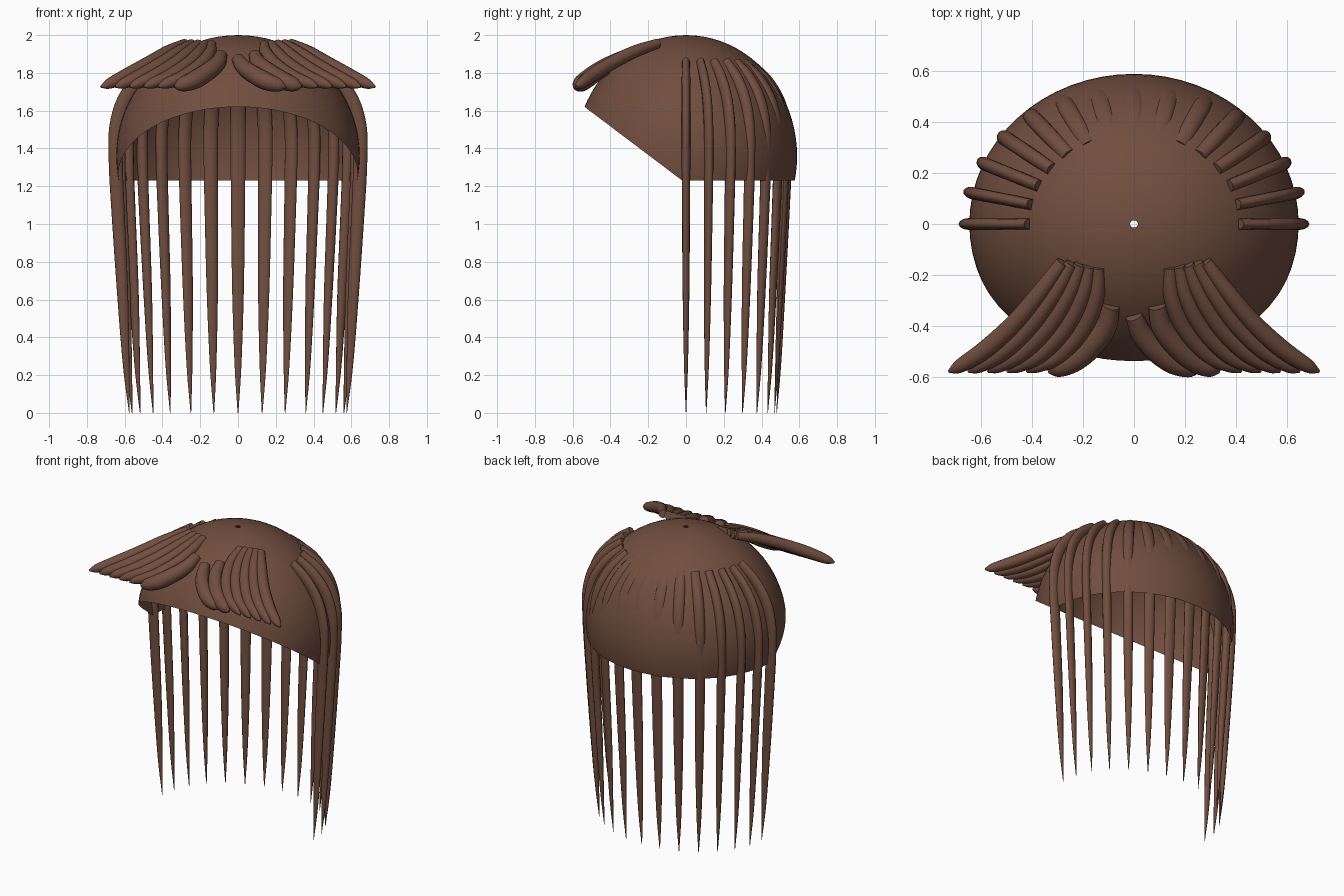
import bpy, bmesh, math
from mathutils import Vector

if "Cube" in bpy.data.objects:
    bpy.data.objects.remove(bpy.data.objects["Cube"])

hair = bpy.data.materials.new("brown hair")
hair.diffuse_color = (0.165, 0.077, 0.05, 1)
hair.use_nodes = True
hair.node_tree.nodes["Principled BSDF"].inputs["Base Color"].default_value = hair.diffuse_color


def finish(name, bm, angle=50):
    me = bpy.data.meshes.new(name)
    bm.to_mesh(me)
    bm.free()
    me.materials.append(hair)
    ob = bpy.data.objects.new(name, me)
    bpy.context.collection.objects.link(ob)
    bpy.ops.object.select_all(action='DESELECT')
    ob.select_set(True)
    bpy.context.view_layer.objects.active = ob
    bpy.ops.object.shade_smooth_by_angle(angle=math.radians(angle))
    return ob


def smooth(pts, steps=6):
    """Catmull-Rom interpolation of a list of vectors."""
    p = [2 * pts[0] - pts[1]] + pts + [2 * pts[-1] - pts[-2]]
    out = []
    for i in range(1, len(p) - 2):
        a, b, c, d = p[i - 1:i + 3]
        for s in range(steps):
            t = s / steps
            out.append(0.5 * (2 * b + (c - a) * t + (2 * a - 5 * b + 4 * c - d) * t * t
                              + (3 * b - a - 3 * c + d) * t ** 3))
    return out + [pts[-1]]


def lock(name, pts, radii, side, flat=(1, 1), sides=12):
    """Tapered tube; side is the sideways axis, flat = (sideways, normal) scale."""
    path = smooth([Vector(p) for p in pts])
    rad = [max(v.x, 0.001) for v in smooth([Vector((r, 0, 0)) for r in radii])]
    bm = bmesh.new()
    rings = []
    for i, p in enumerate(path):
        tan = (path[min(i + 1, len(path) - 1)] - path[max(i - 1, 0)]).normalized()
        nor = tan.cross(side).normalized()
        bi = nor.cross(tan)
        rings.append([bm.verts.new(p + rad[i] * (
            bi * flat[0] * math.cos(k * math.tau / sides)
            + nor * flat[1] * math.sin(k * math.tau / sides))) for k in range(sides)])
    for a, b in zip(rings, rings[1:]):
        for k in range(sides):
            j = (k + 1) % sides
            bm.faces.new((a[k], a[j], b[j], b[k]))
    bm.faces.new(rings[0])
    bm.faces.new(rings[-1])
    bmesh.ops.recalc_face_normals(bm, faces=bm.faces)
    return finish(name, bm)


# Scalp cap: open ellipsoid shell, cut level at the back and slanted at the front
bm = bmesh.new()
bmesh.ops.create_uvsphere(bm, u_segments=64, v_segments=40, radius=1)
for v in bm.verts:
    v.co = Vector((v.co.x * 0.645, v.co.y * 0.588, 1.36 + v.co.z * 0.64))
for co, no in (((0, 0, 1.23), (0, 0, -1)),
               ((0, -0.02, 1.23), (0, -0.40, -0.53)),
               ((0, 0, 1.9994), (0, 0, 1))):          # small crown opening
    bmesh.ops.bisect_plane(bm, geom=bm.verts[:] + bm.edges[:] + bm.faces[:],
                           plane_co=co, plane_no=no, clear_outer=True)
finish("scalp_cap", bm)

# Long hanging strands around the sides and back
profile = [(0.41, 1.855), (0.52, 1.77), (0.605, 1.65), (0.645, 1.50), (0.647, 1.32),
           (0.637, 1.10), (0.612, 0.65), (0.592, 0.25), (0.575, 0.0)]
widths = [0.036, 0.039, 0.040, 0.040, 0.039, 0.037, 0.031, 0.018, 0.002]
for i in range(15):
    a = math.pi * i / 14
    c, s = math.cos(a), math.sin(a)
    pts = [(r * c, 0.835 * r * s, z) for r, z in profile]
    tangent = Vector((-s, 0.835 * c, 0)).normalized()
    lock(f"long_strand_{i + 1}", pts, widths, tangent,
         (1.0 * s * s + 0.58 * c * c, 0.5 * s * s + 0.95 * c * c))

# Swept fringe: each lock is (start, bend, bend, tip) in plan, height follows depth
heights = [(-0.15, 1.955), (-0.25, 1.922), (-0.35, 1.878), (-0.48, 1.80), (-0.58, 1.725)]


def height(y):
    for (y0, z0), (y1, z1) in zip(heights, heights[1:]):
        if y >= y1:
            break
    return z0 + (z1 - z0) * (y - y0) / (y1 - y0)


def fringe(name, sx, plan, size):
    pts = [(sx * x, y, height(y)) for x, y in plan]
    lock(name, pts, [size * k for k in (0.8, 1.0, 1.1, 1.12, 0.85, 0.2)],
         Vector((1, 0.4 * sx, 0)).normalized())


for label, sx in (("right", 1), ("left", -1)):
    for i in range(5):                                # long outer locks
        t = i / 4
        mix = lambda p, q: p + (q - p) * t
        plan = [(mix(0.28, 0.14), mix(-0.15, -0.17)),
                (mix(0.37, 0.15), mix(-0.27, -0.29)),
                (mix(0.47, 0.20), mix(-0.39, -0.41)),
                (mix(0.58, 0.29), mix(-0.49, -0.51)),
                (mix(0.68, 0.38), -0.555), (mix(0.725, 0.42), -0.578)]
        fringe(f"{label}_fringe_{i + 1}", sx, plan, 0.033)
    # Thicker inner lock
    fringe(f"{label}_inner_fringe", sx,
           [(0.09, -0.32), (0.11, -0.40), (0.16, -0.47), (0.23, -0.53),
            (0.30, -0.565), (0.335, -0.578)], 0.043)
# Extra central lock sweeping right
fringe("centre_fringe", 1,
       [(0.0, -0.36), (0.03, -0.43), (0.08, -0.49), (0.15, -0.54),
        (0.22, -0.567), (0.255, -0.578)], 0.042)
